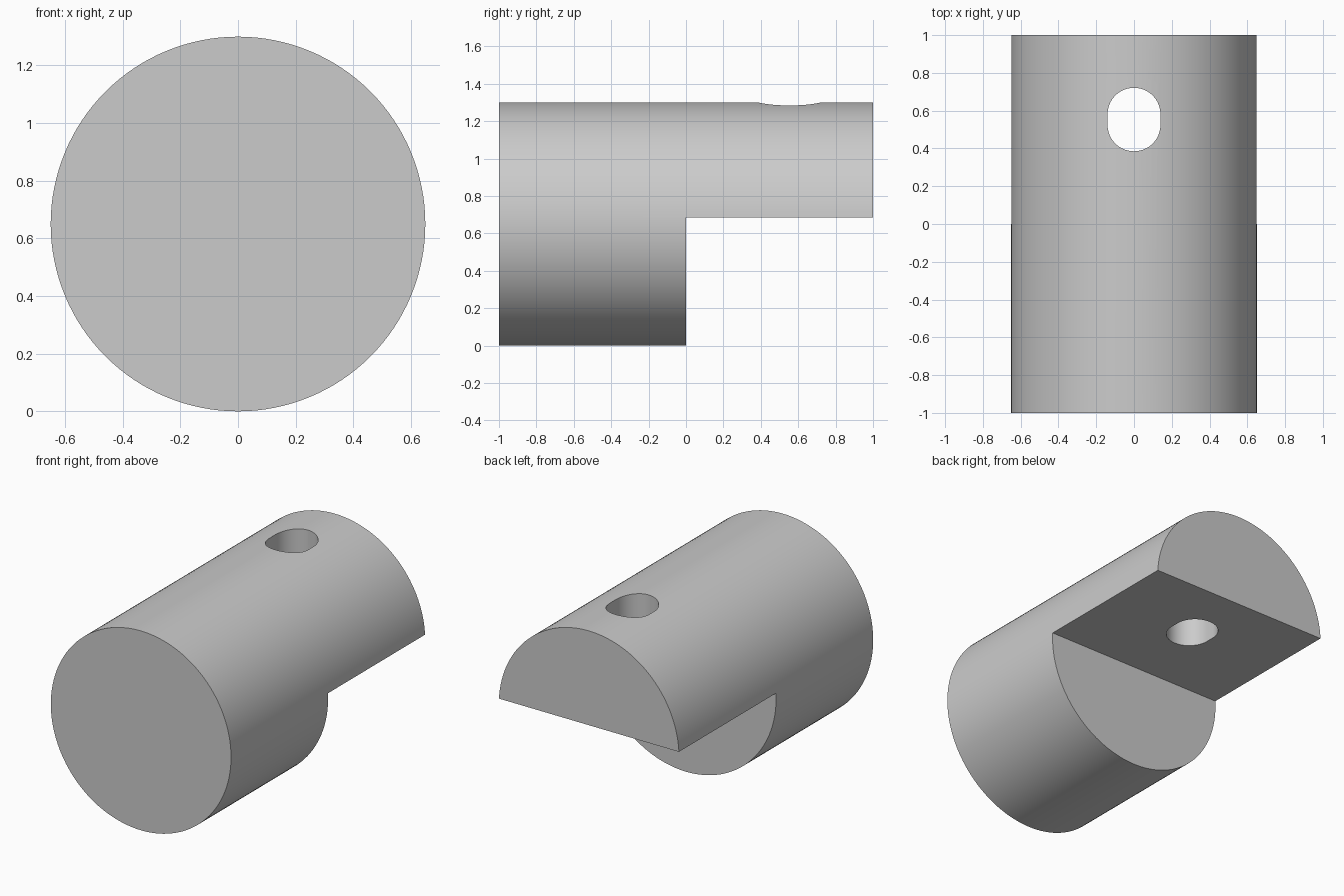
import bpy
import bmesh
import math

if "Cube" in bpy.data.objects:
    bpy.data.objects.remove(bpy.data.objects["Cube"])

RADIUS = 0.65      # shaft radius
FLAT_Z = 0.685     # height of the flat under the tongue
SLOT_R, SLOT_Y, SLOT_SHIFT = 0.14, 0.553, 0.028


def prism(name, outline, vector):
    """Solid made by sweeping a closed outline along a vector."""
    bm = bmesh.new()
    face = bm.faces.new([bm.verts.new(p) for p in outline])
    swept = bmesh.ops.extrude_face_region(bm, geom=[face], use_keep_orig=True)
    moved = [v for v in swept["geom"] if isinstance(v, bmesh.types.BMVert)]
    bmesh.ops.translate(bm, verts=moved, vec=vector)
    bmesh.ops.recalc_face_normals(bm, faces=bm.faces)
    mesh = bpy.data.meshes.new(name)
    bm.to_mesh(mesh)
    bm.free()
    obj = bpy.data.objects.new(name, mesh)
    bpy.context.collection.objects.link(obj)
    return obj


def arc(radius, start, end, steps):
    for i in range(steps + 1):
        a = math.radians(start + (end - start) * i / steps)
        yield radius * math.cos(a), radius * math.sin(a)


# Round shaft lying along y
circle = [(x, -1, z + RADIUS) for x, z in arc(RADIUS, 0, 360, 128)][:-1]
shaft = prism("notched_shaft", circle, (0, 2, 0))

# Step cutter removes the lower rear part
step = [(-1, 0, -1), (1, 0, -1), (1, 0, FLAT_Z), (-1, 0, FLAT_Z)]
step_cutter = prism("step_cutter", step, (0, 2, 0))

# Slot cutter goes vertically through the tongue
slot = [(x, y + SLOT_Y + SLOT_SHIFT, 0.4) for x, y in arc(SLOT_R, 0, 180, 32)]
slot += [(x, y + SLOT_Y - SLOT_SHIFT, 0.4) for x, y in arc(SLOT_R, 180, 360, 32)]
slot_cutter = prism("slot_cutter", slot, (0, 0, 1.2))

# Cut both and keep the finished mesh
cutters = (step_cutter, slot_cutter)
for cutter in cutters:
    cutter.hide_render = True
    mod = shaft.modifiers.new(cutter.name, "BOOLEAN")
    mod.operation = "DIFFERENCE"
    mod.solver = "EXACT"
    mod.object = cutter
graph = bpy.context.evaluated_depsgraph_get()
finished = bpy.data.meshes.new_from_object(shaft.evaluated_get(graph))
shaft.modifiers.clear()
shaft.data = finished
for cutter in cutters:
    bpy.data.objects.remove(cutter)

# Plain grey colour
grey = bpy.data.materials.new("light_grey")
grey.use_nodes = True
colour = (0.6, 0.6, 0.6, 1)
grey.diffuse_color = colour
grey.node_tree.nodes["Principled BSDF"].inputs["Base Color"].default_value = colour
shaft.data.materials.clear()
shaft.data.materials.append(grey)

# Smooth curved walls, sharp rims
bpy.ops.object.select_all(action="DESELECT")
shaft.select_set(True)
bpy.context.view_layer.objects.active = shaft
bpy.ops.object.shade_smooth_by_angle(angle=math.radians(30))
